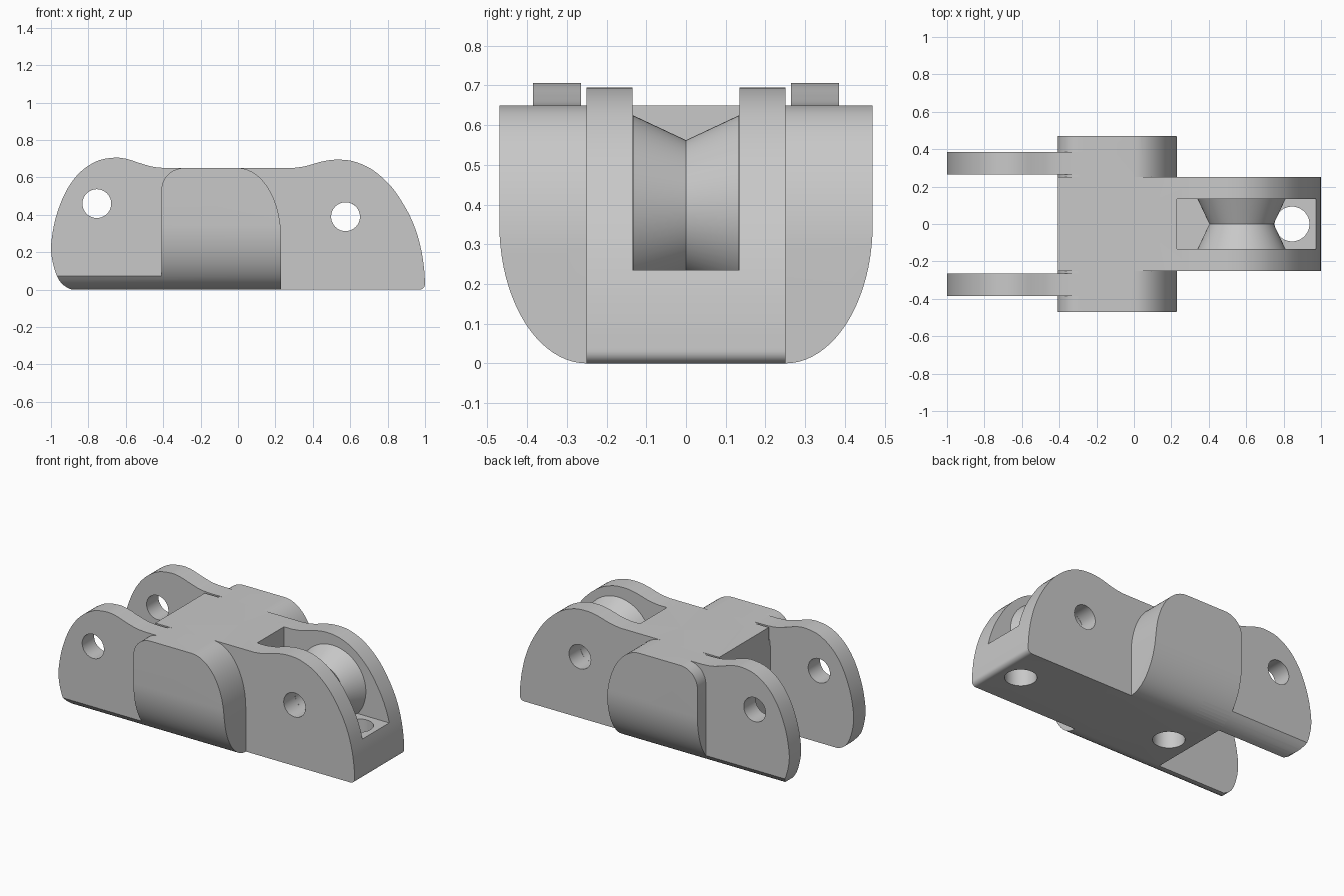
import bpy, bmesh
from math import sin, cos, pi, radians
from mathutils import Vector

if "Cube" in bpy.data.objects:
    bpy.data.objects.remove(bpy.data.objects["Cube"], do_unlink=True)

grey = bpy.data.materials.new("plain grey")
grey.use_nodes = True
grey.diffuse_color = (0.58, 0.58, 0.58, 1)
grey.node_tree.nodes["Principled BSDF"].inputs["Base Color"].default_value = (0.58, 0.58, 0.58, 1)


def arc(cx, cz, rx, rz, a0, a1, n=20):
    angles = [radians(a0 + (a1 - a0) * i / n) for i in range(n + 1)]
    return [(cx + rx * cos(a), cz + rz * sin(a)) for a in angles]


def smooth_path(pts, n=6):
    # Rounded curve through the given points
    p = [Vector(q) for q in [pts[0], *pts, pts[-1]]]
    out = []
    for a, b, c, d in zip(p, p[1:], p[2:], p[3:]):
        for i in range(n):
            t = i / n
            v = 0.5 * (2 * b + (c - a) * t + (2 * a - 5 * b + 4 * c - d) * t ** 2
                       + (3 * b - a - 3 * c + d) * t ** 3)
            out.append(tuple(v))
    return out + [tuple(p[-1])]


def finish(name, bm):
    bmesh.ops.recalc_face_normals(bm, faces=bm.faces)
    mesh = bpy.data.meshes.new(name)
    bm.to_mesh(mesh)
    bm.free()
    mesh.materials.append(grey)
    ob = bpy.data.objects.new(name, mesh)
    bpy.context.collection.objects.link(ob)
    return ob


def extrude(name, profile, axis, lo, hi):
    # Sweep a flat profile along the x, y or z axis
    def place(p, d):
        q = list(p)
        q.insert("xyz".index(axis), d)
        return q
    bm = bmesh.new()
    face = bm.faces.new([bm.verts.new(place(p, lo)) for p in profile])
    ext = bmesh.ops.extrude_face_region(bm, geom=[face])["geom"]
    shift = Vector(place((0, 0), hi - lo))
    bmesh.ops.translate(bm, verts=[g for g in ext if isinstance(g, bmesh.types.BMVert)], vec=shift)
    return finish(name, bm)


def boolean(ob, other, op):
    mod = ob.modifiers.new(op, "BOOLEAN")
    mod.object, mod.operation, mod.solver = other, op, "EXACT"
    bpy.context.view_layer.update()
    dg = bpy.context.evaluated_depsgraph_get()
    mesh = bpy.data.meshes.new_from_object(ob.evaluated_get(dg))
    ob.modifiers.clear()
    ob.data = mesh
    bpy.data.objects.remove(other, do_unlink=True)


def circle(cx, cz, r, n=48):
    return arc(cx, cz, r, r, 0, 360, n)[:-1]


# Cross-section shared by the side bulges and the fork arms
section = [(0.47, 0.9), (-0.47, 0.9)] + arc(-0.25, 0.35, 0.22, 0.35, 180, 270) \
    + arc(0.25, 0.35, 0.22, 0.35, 270, 360)

# Side bulges
bulge = [(-0.41, 0), (0.23, 0)] + arc(0, 0.28, 0.23, 0.37, 0, 90) \
    + arc(-0.29, 0.53, 0.12, 0.12, 90, 180, 12)
bulges = extrude("side_bulges", bulge, "y", -0.47, 0.47)
boolean(bulges, extrude("bulge_cutter", section, "x", -0.5, 0.5), "INTERSECT")

# Main body
body_top = smooth_path([(0.29, 0.65), (0.36, 0.66), (0.45, 0.685), (0.53, 0.695), (0.62, 0.685),
                        (0.72, 0.64), (0.82, 0.55), (0.9, 0.43), (0.95, 0.32), (0.98, 0.21),
                        (0.995, 0.11), (1, 0.03)])
body = extrude("body", [(-0.41, 0), (-0.41, 0.65)] + body_top
               + arc(0.97, 0.03, 0.03, 0.03, -15, -90, 5), "y", -0.25, 0.25)
boolean(body, bulges, "UNION")

# Fork arms
arm = smooth_path([(-0.38, 0.65), (-0.45, 0.656), (-0.52, 0.675), (-0.6, 0.7), (-0.67, 0.705),
                   (-0.76, 0.685), (-0.85, 0.622), (-0.92, 0.525), (-0.97, 0.4), (-0.995, 0.28),
                   (-0.998, 0.19), (-0.975, 0.09), (-0.94, 0.03), (-0.89, 0.0)])
for side in (-1, 1):
    lo, hi = sorted((side * 0.265, side * 0.385))
    fork = extrude("fork_arm", arm + [(-0.2, 0), (-0.2, 0.65)], "y", lo, hi)
    boolean(fork, extrude("fork_cutter", section, "x", -1.2, 0), "INTERSECT")
    boolean(body, fork, "UNION")

# Pocket, pin holes and holes in the underside
pocket = [(0.23, 0.235), (1.2, 0.235), (1.2, 0.9), (0.23, 0.9)]
boolean(body, extrude("pocket_cutter", pocket, "y", -0.135, 0.135), "DIFFERENCE")
for x, z in ((-0.755, 0.46), (0.575, 0.39)):
    boolean(body, extrude("pin_cutter", circle(x, z, 0.077), "y", -0.6, 0.6), "DIFFERENCE")
for x, top in ((0.845, 0.3), (-0.26, 0.35)):
    boolean(body, extrude("hole_cutter", circle(x, 0, 0.093), "z", -0.1, top), "DIFFERENCE")

# Grooved roller with a bored centre
ring = [(-0.134, 0.077), (-0.134, 0.235), (0, 0.172), (0.134, 0.235), (0.134, 0.077)]
bm = bmesh.new()
steps = 64
loops = []
for i in range(steps):
    a = 2 * pi * i / steps
    loops.append([bm.verts.new((0.575 + r * cos(a), y, 0.39 + r * sin(a))) for y, r in ring])
for i in range(steps):
    a, b = loops[i], loops[(i + 1) % steps]
    for j in range(len(ring)):
        k = (j + 1) % len(ring)
        bm.faces.new((a[j], a[k], b[k], b[j]))
roller = finish("roller", bm)

# Smooth curved faces, keep corners crisp
for ob in (body, roller):
    bpy.ops.object.select_all(action="DESELECT")
    ob.select_set(True)
    bpy.context.view_layer.objects.active = ob
    bpy.ops.object.shade_smooth_by_angle(angle=radians(30))
